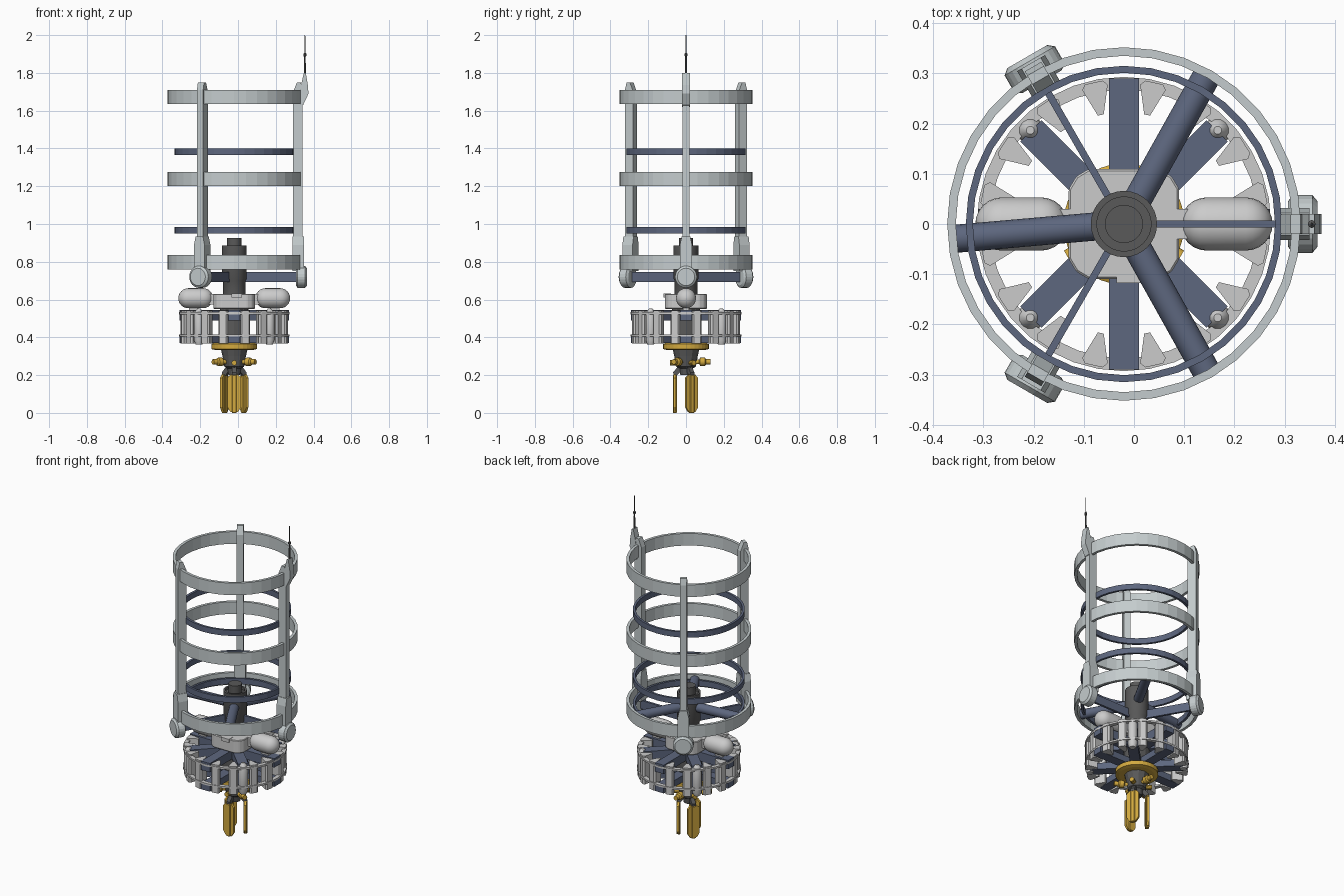
import bpy, bmesh
from math import pi, cos, sin, radians
from mathutils import Matrix, Vector

if "Cube" in bpy.data.objects:
    bpy.data.objects.remove(bpy.data.objects["Cube"])

CX = -0.02  # the main axis sits a little left of centre


def material(name, r, g, b):
    m = bpy.data.materials.new(name)
    m.diffuse_color = (r, g, b, 1)
    m.use_nodes = True
    m.node_tree.nodes["Principled BSDF"].inputs["Base Color"].default_value = m.diffuse_color
    return m


BLUE = material("slate_blue", 0.11, 0.135, 0.21)
PALE = material("pale_grey", 0.55, 0.60, 0.61)
DARK = material("dark_grey", 0.10, 0.10, 0.10)
GOLD = material("gold", 0.65, 0.40, 0.05)
GREY = None


def add(name, bm, mat, angle=0, smooth=False):
    """Rotate about the main axis and link to the scene."""
    bmesh.ops.transform(bm, verts=bm.verts[:], matrix=Matrix.Translation((CX, 0, 0)) @ Matrix.Rotation(radians(angle), 4, 'Z'))
    bmesh.ops.recalc_face_normals(bm, faces=bm.faces[:])
    me = bpy.data.meshes.new(name)
    bm.to_mesh(me)
    bm.free()
    ob = bpy.data.objects.new(name, me)
    bpy.context.collection.objects.link(ob)
    if mat:
        me.materials.append(mat)
    if smooth:
        bpy.ops.object.select_all(action='DESELECT')
        ob.select_set(True)
        bpy.context.view_layer.objects.active = ob
        bpy.ops.object.shade_smooth_by_angle(angle=radians(35))
    return ob


def lathe(name, prof, mat, n=32, closed=False, angle=0, offset=(0, 0, 0), axis='Z', smooth=False):
    """Spin (radius, height) points; axis X lays the spin axis along the radius."""
    bm = bmesh.new()
    rings = [[bm.verts.new((r * cos(2 * pi * i / n), r * sin(2 * pi * i / n), z)) for i in range(n)] for r, z in prof]
    pairs = list(zip(rings, rings[1:])) + ([(rings[-1], rings[0])] if closed else [])
    for a, b in pairs:
        for i in range(n):
            j = (i + 1) % n
            bm.faces.new((a[i], a[j], b[j], b[i]))
    if not closed:
        bm.faces.new(rings[0])
        bm.faces.new(rings[-1])
    m = Matrix.Translation(offset)
    if axis == 'X':
        m = m @ Matrix.Rotation(pi / 2, 4, 'Y')
    bmesh.ops.transform(bm, verts=bm.verts[:], matrix=m)
    return add(name, bm, mat, angle, smooth)


def hoop(name, r0, r1, z0, z1, mat, n=36):
    return lathe(name, [(r0, z0), (r1, z0), (r1, z1), (r0, z1)], mat, n, closed=True)


def prism(name, pts, start, vec, mat, angle=0, plane='XY', bevel=0):
    """Extrude an outline; plane XY gives (x, y), XZ (x, z), YZ (y, z)."""
    place = {'XY': lambda a, b: (a, b, start), 'XZ': lambda a, b: (a, start, b), 'YZ': lambda a, b: (start, a, b)}[plane]
    bm = bmesh.new()
    f = bm.faces.new([bm.verts.new(place(a, b)) for a, b in pts])
    ext = bmesh.ops.extrude_face_region(bm, geom=[f])
    v = [g for g in ext['geom'] if isinstance(g, bmesh.types.BMVert)]
    d = {'XY': Vector((0, 0, vec)), 'XZ': Vector((0, vec, 0)), 'YZ': Vector((vec, 0, 0))}[plane]
    bmesh.ops.translate(bm, verts=v, vec=d)
    if bevel:
        bmesh.ops.bevel(bm, geom=bm.edges[:], offset=bevel, segments=1, affect='EDGES')
    return add(name, bm, mat, angle)


def bar(name, r0, r1, w, z0, z1, mat, angle=0, bevel=0):
    h = w / 2
    return prism(name, [(r0, -h), (r1, -h), (r1, h), (r0, h)], z0, z1 - z0, mat, angle, bevel=bevel)


# Cage hoops: pale outer bands and slim blue inner ones
for z in (0.76, 1.20, 1.635):
    hoop("outer_band", 0.335, 0.352, z, z + 0.075, PALE)
for z in (0.78, 0.95, 1.365):
    hoop("inner_hoop", 0.301, 0.315, z, z + 0.035, BLUE)

# Three posts, each with a wide foot, pivot disc and thin radial web
for a in (0, 120, 240):
    top = [(0.362, 1.71), (0.352, 1.75), (0.332, 1.75), (0.312, 1.70)]
    prism("post", [(0.312, 0.80), (0.362, 0.80)] + top, -0.019, 0.038, PALE, a, 'XZ')
    prism("post_foot", [(-0.032, 0.75), (0.032, 0.75), (0.032, 0.89), (0.022, 0.935), (-0.022, 0.935), (-0.032, 0.89)],
          0.308, 0.062, PALE, a, 'YZ')
    lathe("pivot_disc", [(0.045, -0.008), (0.058, 0), (0.058, 0.04), (0.046, 0.05)], PALE, 24,
          angle=a, offset=(0.335, 0, 0.72), axis='X')
    bar("radial_web", 0.05, 0.335, 0.014, 0.693, 0.745, BLUE, a)

# Antenna housing and whip on the right post
prism("antenna_housing", [(0.345, 1.62), (0.365, 1.63), (0.393, 1.69), (0.39, 1.735), (0.379, 1.80), (0.369, 1.80), (0.352, 1.73)],
      -0.02, 0.04, PALE, 0, 'XZ')
lathe("antenna", [(0.006, 1.79), (0.004, 1.885), (0.008, 1.89), (0.008, 1.902), (0.0025, 1.907), (0.002, 2.0)], DARK, 8,
      offset=(0.374, 0, 0))

# Broad round struts between the posts
for a in (60.8, 185, 299.2):
    lathe("round_strut", [(0.028, 0.05), (0.028, 0.335)], BLUE, 16, angle=a, offset=(0, 0, 0.80), axis='X', smooth=True)

# Central mast
lathe("mast", [(0.06, 0.60), (0.06, 0.70), (0.066, 0.71), (0.066, 0.885), (0.054, 0.885), (0.054, 0.87), (0.038, 0.87), (0.038, 0.925)],
      DARK, 32, smooth=True)

# Body block with rounded corners and side lugs
c, s = 0.07, 0.11
prism("body_block", [(-s, -c), (-0.095, -0.095), (-c, -s), (c, -s), (0.095, -0.095), (s, -c),
                     (s, c), (0.095, 0.095), (c, s), (-c, s), (-0.095, 0.095), (-s, c)], 0.55, 0.08, GREY, bevel=0.004)
prism("body_hatch", [(-0.015, -0.118), (0.04, -0.118), (0.04, -0.08), (-0.015, -0.08)], 0.61, 0.022, GREY)
lathe("core", [(0.075, 0.36), (0.075, 0.56)], DARK, 16)

# Two capsule tanks with brackets
for a in (0, 180):
    R, L = 0.053, 0.184
    arc = [(R * sin(t * pi / 12), R - R * cos(t * pi / 12)) for t in range(7)]
    arc[0] = (0.001, 0)
    prof = arc + [(r, L - z) for r, z in reversed(arc)]
    lathe("tank", prof, GREY, 24, angle=a, offset=(0.112, 0, 0.607), axis='X', smooth=True)
    bar("tank_bracket", 0.09, 0.15, 0.06, 0.575, 0.63, GREY, a)
    bar("tank_support", 0.19, 0.24, 0.03, 0.54, 0.58, GREY, a)

# Lower drum: thin hoops, blue spokes, wedge pods and four domed pods
hoop("drum_hoop_low", 0.268, 0.293, 0.405, 0.416, GREY)
hoop("drum_hoop_high", 0.268, 0.293, 0.522, 0.533, GREY)
for k in range(8):
    a = 45 * k
    end = 0.29 if k % 2 == 0 else 0.262
    bar("spoke_high", 0.05, end, 0.06, 0.49, 0.545, BLUE, a)
    bar("spoke_low", 0.05, end, 0.06, 0.37, 0.41, BLUE, a)
    for d in (-12, 12):
        prism("wedge_pod", [(0.222, -0.006), (0.222, 0.006), (0.278, 0.026), (0.288, 0.018), (0.288, -0.018), (0.278, -0.026)],
              0.367, 0.175, GREY, a + d)
    if k % 2:
        lathe("domed_pod", [(0.019, 0.363), (0.027, 0.385), (0.027, 0.515), (0.02, 0.54), (0.008, 0.553)], GREY, 12,
              angle=a, offset=(0.264, 0, 0), smooth=True)

# Thruster flange and hub
lathe("flange", [(0.10, 0.333), (0.121, 0.338), (0.121, 0.364), (0.11, 0.37)], GOLD, 32)
lathe("hub", [(0.03, 0.20), (0.036, 0.235), (0.052, 0.245), (0.062, 0.30), (0.07, 0.335)], DARK, 12)

# Gold knobs and folded blades around the hub
for a in (90, 210, 330):
    lathe("knob", [(0.012, 0.03), (0.012, 0.07), (0.022, 0.075), (0.022, 0.10), (0.014, 0.106), (0.014, 0.13)], GOLD, 12,
          angle=a, offset=(0, 0, 0.27), axis='X', smooth=True)
for a in (30, 150, 270):
    prism("blade", [(-0.02, 0.005), (0.02, 0.005), (0.036, 0.03), (0.036, 0.185), (0.018, 0.203), (-0.018, 0.203), (-0.036, 0.185), (-0.036, 0.03)],
          0.052, 0.014, GOLD, a, 'YZ')
    prism("blade_rib", [(-0.013, 0.0), (0.013, 0.0), (0.013, 0.2), (-0.013, 0.2)], 0.048, 0.022, GOLD, a, 'YZ', bevel=0.003)
    prism("blade_hinge", [(0.02, 0.23), (0.05, 0.195), (0.066, 0.195), (0.068, 0.215), (0.03, 0.26)], -0.012, 0.024, DARK, a, 'XZ')
    lathe("blade_collar", [(0.014, 0.03), (0.014, 0.085)], GOLD, 10, angle=a, offset=(0, 0, 0.265), axis='X', smooth=True)
